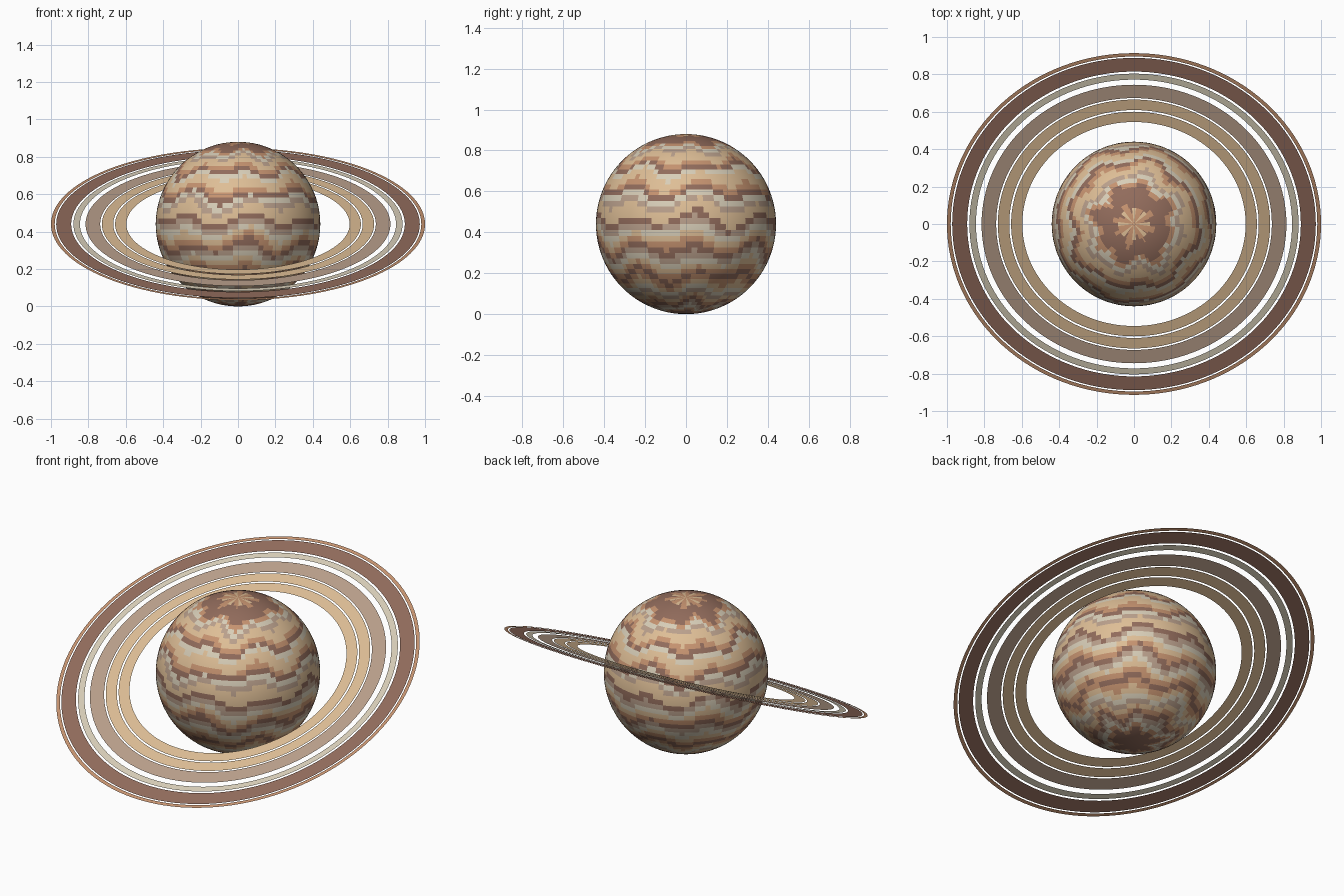
import bpy, bmesh, math
from mathutils import Matrix

if "Cube" in bpy.data.objects:
    bpy.data.objects.remove(bpy.data.objects["Cube"])

RADIUS = 0.44
TILT = Matrix.Translation((0, 0, RADIUS)) @ Matrix.Rotation(math.radians(24), 4, 'X')


def linear(c):
    c /= 255
    return c / 12.92 if c <= 0.04045 else ((c + 0.055) / 1.055) ** 2.4


def material(name, rgb):
    m = bpy.data.materials.new(name)
    m.diffuse_color = [linear(c) for c in rgb] + [1]
    m.use_nodes = True
    m.node_tree.nodes["Principled BSDF"].inputs["Base Color"].default_value = m.diffuse_color
    return m


MATS = {
    'D': material("dark brown", (146, 108, 92)),
    'O': material("copper", (198, 147, 112)),
    'T': material("sand", (222, 190, 150)),
    'U': material("taupe", (186, 160, 140)),
    'C': material("cream", (216, 206, 184)),
}
KEYS = list(MATS)


def add_object(name, bm, mats):
    mesh = bpy.data.meshes.new(name)
    bm.to_mesh(mesh)
    bm.free()
    for m in mats:
        mesh.materials.append(m)
    ob = bpy.data.objects.new(name, mesh)
    bpy.context.collection.objects.link(ob)
    return ob


# Planet: one colour letter per row from north to south, rows shifted by a wave
ROWS, SEGMENTS = 48, 96
BANDS = "OOODDDDOCUTTODCTTODCUTTDUCTODUCTODOTCUTODUCODDDD"
bm = bmesh.new()
bmesh.ops.create_uvsphere(bm, u_segments=SEGMENTS, v_segments=ROWS, radius=RADIUS)
for f in bm.faces:
    c = f.calc_center_median()
    lon = math.atan2(c.y, c.x)
    row = int(math.acos(c.z / c.length) / math.pi * ROWS)
    wave = math.sin(8 * lon + 0.5) + 0.6 * math.sin(5 * lon + 0.35 * row)
    key = BANDS[min(max(row + round(wave), 0), ROWS - 1)]
    if row < 3 and math.cos(8 * lon) > 0.7:      # pale rays at the north pole
        key = 'T'
    f.material_index = KEYS.index(key)
    f.smooth = True
bmesh.ops.translate(bm, verts=bm.verts, vec=(0, 0, RADIUS))
add_object("planet", bm, MATS.values())


# Flat tilted rings
def ring(name, inner, outer, key, n=128):
    bm = bmesh.new()
    loops = [[bm.verts.new((r * math.cos(2 * math.pi * i / n),
                            r * math.sin(2 * math.pi * i / n), 0))
              for i in range(n)] for r in (inner, outer)]
    a, b = loops
    for i in range(n):
        j = (i + 1) % n
        bm.faces.new((a[i], b[i], b[j], a[j]))
    bm.transform(TILT)
    bm.normal_update()
    add_object(name, bm, [MATS[key]])


ring("inner_sand_ring", 0.597, 0.657, 'T')
ring("outer_sand_ring", 0.667, 0.728, 'T')
ring("taupe_ring", 0.737, 0.815, 'U')
ring("cream_ring", 0.845, 0.88, 'C')
ring("dark_ring", 0.892, 0.972, 'D')
ring("copper_rim_ring", 0.98, 1.0, 'O')
